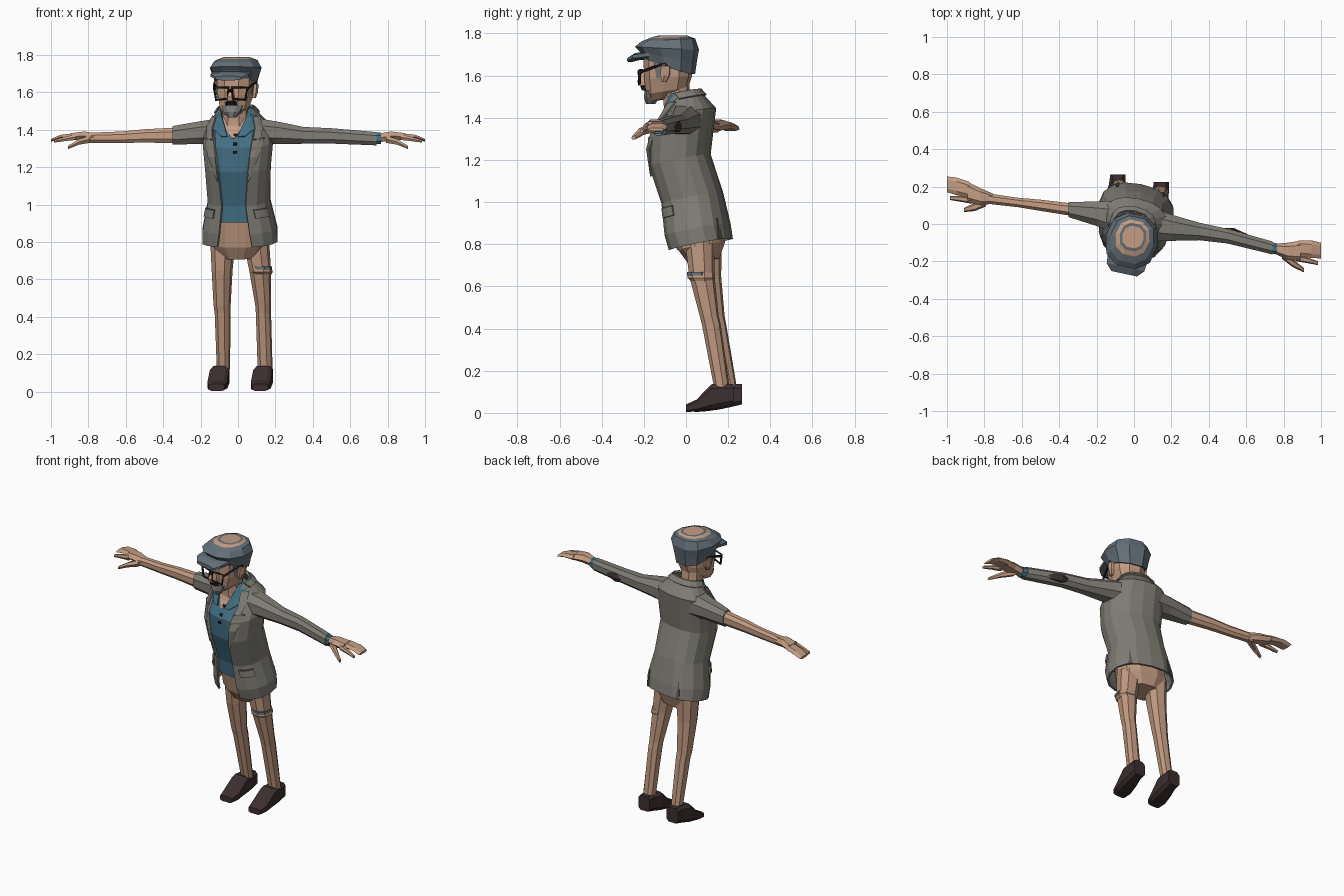
import bpy, bmesh, math
from mathutils import Vector, Matrix

if "Cube" in bpy.data.objects:
    bpy.data.objects.remove(bpy.data.objects["Cube"])

YAW = -0.21
TAU = 2 * math.pi


def material(name, *rgb):
    m = bpy.data.materials.new(name)
    m.use_nodes = True
    m.diffuse_color = (*rgb, 1)
    m.node_tree.nodes["Principled BSDF"].inputs["Base Color"].default_value = (*rgb, 1)
    return m


skin = material("skin tan", .56, .34, .23)
cloth = material("trouser tan", .51, .31, .21)
tweed = material("jacket grey", .21, .205, .175)
lining = material("seam dark grey", .10, .098, .085)
shirt = material("shirt blue", .055, .16, .23)
felt = material("cap blue grey", .125, .16, .19)
leather = material("shoe brown", .045, .028, .03)
black = material("frame black", .012, .01, .01)
hair = material("hair grey", .21, .21, .21)


def finish(name, bm, mats, solid=0):
    bmesh.ops.recalc_face_normals(bm, faces=bm.faces)
    me = bpy.data.meshes.new(name)
    bm.to_mesh(me)
    bm.free()
    for m in mats:
        me.materials.append(m)
    ob = bpy.data.objects.new(name, me)
    bpy.context.collection.objects.link(ob)
    if solid:
        mod = ob.modifiers.new("thickness", "SOLIDIFY")
        mod.thickness = solid
        mod.offset = 0
    return ob


def spow(v, k):
    return math.copysign(abs(v) ** k, v)


def loft(name, axis, rings, mats, sides=8, k=.85, yaw=0, slopes=None, bands=None, pivot=None):
    """Rings are (position, centre u, centre v, radius u, radius v)."""
    bm = bmesh.new()
    rows = []
    for i, (a, u, v, ru, rv) in enumerate(rings):
        row = []
        for j in range(sides):
            t = TAU * (j + .5) / sides
            du, dv = ru * spow(math.sin(t), k), -rv * spow(math.cos(t), k)
            if axis == "z":
                d = Matrix.Rotation(yaw, 3, "Z") @ Vector((du, dv, 0))
                p = Vector((u + d.x, v + d.y, a + (slopes[i] * dv if slopes else 0)))
            elif axis == "x":
                p = Vector((a, u + du, v + dv))
            else:
                p = Vector((u + du, a, v + dv))
            if pivot:
                p = Matrix.Rotation(YAW, 3, "Z") @ p + Vector(pivot)
            row.append(bm.verts.new(p))
        rows.append(row)
    for i, (a, b) in enumerate(zip(rows, rows[1:])):
        for j in range(sides):
            n = (j + 1) % sides
            f = bm.faces.new((a[j], a[n], b[n], b[j]))
            f.material_index = bands[i] if bands else 0
    bm.faces.new(rows[0])
    bm.faces.new(rows[-1]).material_index = bands[-1] if bands else 0
    return finish(name, bm, mats)


# Torso profile: height, centre x, centre y, radius x, radius y
TORSO = [(.80, .01, .07, .198, .14), (.87, .01, .055, .198, .145), (1.02, .005, .03, .163, .137),
         (1.2, 0, -.03, .172, .137), (1.33, 0, -.025, .183, .147), (1.42, 0, .01, .172, .122),
         (1.48, -.005, 0, .115, .085), (1.52, -.01, -.01, .085, .065)]


def spot(z, t, off=0):
    """Point on the torso at a height and an angle from the front."""
    lo, hi = TORSO[0], TORSO[1]
    for lo, hi in zip(TORSO, TORSO[1:]):
        if z <= hi[0]:
            break
    f = (z - lo[0]) / (hi[0] - lo[0])
    _, cx, cy, rx, ry = [p + (q - p) * f for p, q in zip(lo, hi)]
    x, y = (rx + off) * spow(math.sin(t), .85), -(ry + off) * spow(math.cos(t), .85)
    d = Matrix.Rotation(YAW, 3, "Z") @ Vector((x, y, 0))
    return Vector((cx + d.x, cy + d.y, z + .2 * y))


def wrap(name, rows, mat, off, steps=2, solid=.008):
    """Sheet following the torso; rows are (height, start angle, end angle)."""
    bm = bmesh.new()
    grid = [[bm.verts.new(spot(z, a + (b - a) * i / steps, off)) for i in range(steps + 1)]
            for z, a, b in rows]
    for p, q in zip(grid, grid[1:]):
        for i in range(steps):
            bm.faces.new((p[i], p[i + 1], q[i + 1], q[i]))
    return finish(name, bm, [mat], solid)


# Jacket and shirt
gaps = [.42, .36, .34, .42, .5, .62, .85, 1.2]
wrap("jacket_body", [(r[0], g, TAU - g) for r, g in zip(TORSO, gaps)], tweed, 0, 14, .012)
wrap("shirt_front", [(z, -1.2, 1.2) for z in (.93, 1.02, 1.2, 1.33, 1.42, 1.48)], shirt, -.012, 8)
wrap("open_neck", [(1.38, -.02, .02), (1.42, -.18, .18), (1.48, -.55, .55)], skin, -.004, 4, .004)
for side, s in (("left", 1), ("right", -1)):
    wrap(side + "_shirt_collar", [(1.39, s * .12, s * .3), (1.43, s * .2, s * .75),
                                  (1.48, s * .5, s * 1.2), (1.52, s * .9, s * 2)], shirt, .006, 3)
    wrap(side + "_lapel", [(1.15, s * .40, s * .42), (1.28, s * .44, s * .75),
                           (1.37, s * .52, s * .95)], tweed, .012, 2)
    wrap(side + "_jacket_collar", [(1.375, s * .55, s * .82), (1.43, s * .66, s * 1.0),
                                   (1.48, s * .85, s * 1.4)], tweed, .014, 2)
    wrap(side + "_lapel_seam", [(1.37, s * .6, s * .98), (1.378, s * .6, s * .98)], lining, .014)
    wrap(side + "_pocket_flap", [(.95, s * .6, s * 1.2), (.99, s * .58, s * 1.18)], tweed, .01, 3)
    wrap(side + "_pocket_seam", [(.99, s * .58, s * 1.18), (.998, s * .58, s * 1.18)], lining, .01, 3)
    wrap(side + "_back_vent", [(.80, math.pi - s * .55, math.pi - s * .7),
                               (.9, math.pi - s * .62, math.pi - s * .63)], lining, .005, 1)
wrap("back_collar", [(1.49, math.pi - 1.6, math.pi + 1.6), (1.52, math.pi - 1.8, math.pi + 1.8)],
     tweed, .014, 8)
for i in range(3):
    z = 1.30 + i * .045
    wrap("shirt_button", [(z, .01, .09), (z + .014, .01, .09)], black, -.003, 1, .006)

# Sleeves, bare forearm, cuff and elbow patch
loft("left_sleeve", "x", [(.08, 0, 1.39, .1, .08), (.2, -.02, 1.385, .075, .065),
     (.35, -.04, 1.37, .05, .048), (.5, -.065, 1.367, .042, .044),
     (.74, -.128, 1.352, .037, .038)], [tweed])
loft("right_sleeve", "x", [(-.08, .03, 1.39, .1, .08), (-.2, .055, 1.385, .07, .065),
     (-.35, .077, 1.37, .043, .053)], [tweed])
loft("shirt_cuff", "x", [(.73, -.126, 1.353, .032, .033), (.765, -.134, 1.354, .032, .033)], [shirt])
loft("right_forearm", "x", [(-.32, .075, 1.37, .036, .045), (-.5, .1, 1.367, .032, .038),
     (-.62, .115, 1.36, .027, .033), (-.79, .137, 1.357, .03, .029)], [skin])
loft("elbow_patch", "x", [(.47, -.034, 1.358, .012, .015), (.53, -.04, 1.358, .02, .03),
     (.61, -.07, 1.355, .014, .02)], [leather], 6)

# Hands
HAND = {"palm": [(.75, -.132, 1.356, .026, .026), (.82, -.145, 1.366, .045, .028),
                 (.89, -.145, 1.364, .055, .02)],
        "fingers": [(.88, -.13, 1.364, .043, .019), (.95, -.135, 1.36, .047, .014),
                    (1.0, -.142, 1.344, .042, .008)],
        "index_finger": [(.87, -.182, 1.36, .018, .017), (.93, -.195, 1.35, .015, .013),
                         (.985, -.21, 1.338, .01, .008)],
        "thumb": [(.79, -.16, 1.35, .026, .022), (.85, -.21, 1.335, .022, .017),
                  (.91, -.248, 1.305, .011, .01)]}
for part, rings in HAND.items():
    loft("left_" + part, "x", rings, [skin], 6)
    loft("right_" + part, "x", [(-x, y + .27 + .35 * (x - .76), z, a, b)
                                for x, y, z, a, b in rings], [skin], 6)

# Hips, legs and shoes
loft("hips", "z", [(.72, .005, .085, .10, .07), (.79, .008, .075, .155, .105),
     (.95, .005, .045, .15, .11)], [cloth], 10, yaw=YAW, slopes=[.2] * 3)
loft("left_leg", "z", [(.82, .095, .065, .07, .07), (.65, .118, .075, .058, .06),
     (.46, .135, .11, .042, .045), (.42, .136, .12, .04, .045),
     (.12, .145, .17, .04, .036)], [cloth], yaw=YAW)
loft("right_leg", "z", [(.82, -.08, .095, .068, .075), (.65, -.085, .105, .055, .062),
     (.46, -.085, .135, .045, .048), (.42, -.082, .145, .042, .046),
     (.12, -.078, .205, .035, .036)], [cloth], yaw=YAW)
loft("torn_trouser_flap", "z", [(.625, .128, .075, .05, .05), (.64, .125, .072, .06, .066),
     (.665, .118, .072, .06, .064)], [cloth], yaw=YAW)
loft("torn_trouser_patch", "z", [(.652, .13, .06, .052, .055), (.668, .128, .06, .052, .055)],
     [felt], yaw=YAW)
for side, x, dy in (("left", .132, 0), ("right", -.1, .04)):
    loft(side + "_shoe", "y", [(dy + .0, x - .015, .022, .044, .019), (dy + .05, x - .01, .035, .055, .029),
         (dy + .12, x, .076, .053, .062), (dy + .17, x + .01, .083, .046, .058),
         (dy + .225, x + .014, .088, .042, .05)], [leather], 8, .5)

# Head and neck
loft("neck", "z", [(1.37, -.01, -.03, .085, .07), (1.45, -.012, -.04, .068, .064),
     (1.56, -.015, -.05, .07, .065)], [skin], 8, yaw=YAW)
loft("head", "z", [(1.485, -.03, -.12, .045, .055), (1.525, -.018, -.09, .08, .1),
     (1.59, -.012, -.085, .1, .112), (1.70, -.01, -.085, .108, .118)], [skin], 10,
     yaw=YAW, slopes=[.15, .15, .05, 0])

# Face parts sit in the turned frame of the head
FACE = (-.014, -.085, 0)
loft("nose", "z", [(1.553, 0, -.112, .022, .034), (1.575, 0, -.115, .02, .036),
     (1.63, 0, -.105, .011, .018)], [skin], 6, pivot=FACE)
loft("moustache", "z", [(1.53, 0, -.105, .036, .02), (1.548, 0, -.108, .03, .026),
     (1.56, 0, -.105, .018, .026)], [black], 6, pivot=FACE)
loft("goatee", "z", [(1.465, 0, -.085, .022, .022), (1.495, 0, -.08, .046, .035),
     (1.53, 0, -.076, .062, .034)], [hair], 8, pivot=FACE)


def wire(name, pts, closed):
    cu = bpy.data.curves.new(name, "CURVE")
    cu.dimensions = "3D"
    cu.bevel_depth = .0075
    cu.bevel_resolution = 0
    sp = cu.splines.new("POLY")
    sp.points.add(len(pts) - 1)
    for p, q in zip(sp.points, pts):
        p.co = (*q, 1)
    sp.use_cyclic_u = closed
    cu.materials.append(black)
    ob = bpy.data.objects.new(name, cu)
    ob.location = FACE
    ob.rotation_euler.z = YAW
    bpy.context.collection.objects.link(ob)


for side, s in (("left", 1), ("right", -1)):
    wire(side + "_lens_rim", [(s * .012, -.135, 1.565), (s * .08, -.122, 1.56),
                              (s * .092, -.12, 1.625), (s * .01, -.135, 1.625)], True)
    wire(side + "_temple", [(s * .09, -.12, 1.615), (s * .112, .01, 1.66), (s * .11, .025, 1.62)], False)
    loft(side + "_ear", "z", [(1.57, s * .1, .0, .012, .012), (1.6, s * .107, .008, .014, .024),
         (1.645, s * .11, .012, .015, .024)], [skin], 6, pivot=FACE)
    loft(side + "_sideburn", "z", [(1.585, s * .088, -.025, .01, .012),
         (1.66, s * .099, -.025, .012, .024)], [hair], 6, pivot=FACE)
wire("glasses_bridge", [(-.014, -.137, 1.61), (.014, -.137, 1.61)], False)

# Flat cap with a worn crown, and its visor
loft("flat_cap", "z", [(1.645, -.012, -.08, .112, .122), (1.69, -.012, -.085, .125, .135),
     (1.73, -.012, -.09, .142, .15), (1.768, -.01, -.085, .118, .128), (1.78, -.008, -.075, .092, .098),
     (1.788, -.006, -.07, .072, .076), (1.79, -.005, -.07, .058, .06)],
     [felt, skin], 10, yaw=YAW, slopes=[-.33, -.2, -.05, .06, .03, .02, 0],
     bands=[0, 0, 0, 0, 1, 0, 1])
loft("cap_visor", "y", [(-.185, 0, 1.675, .075, .012), (-.15, 0, 1.69, .11, .018),
     (-.07, 0, 1.70, .118, .02)], [felt], 8, pivot=FACE)
